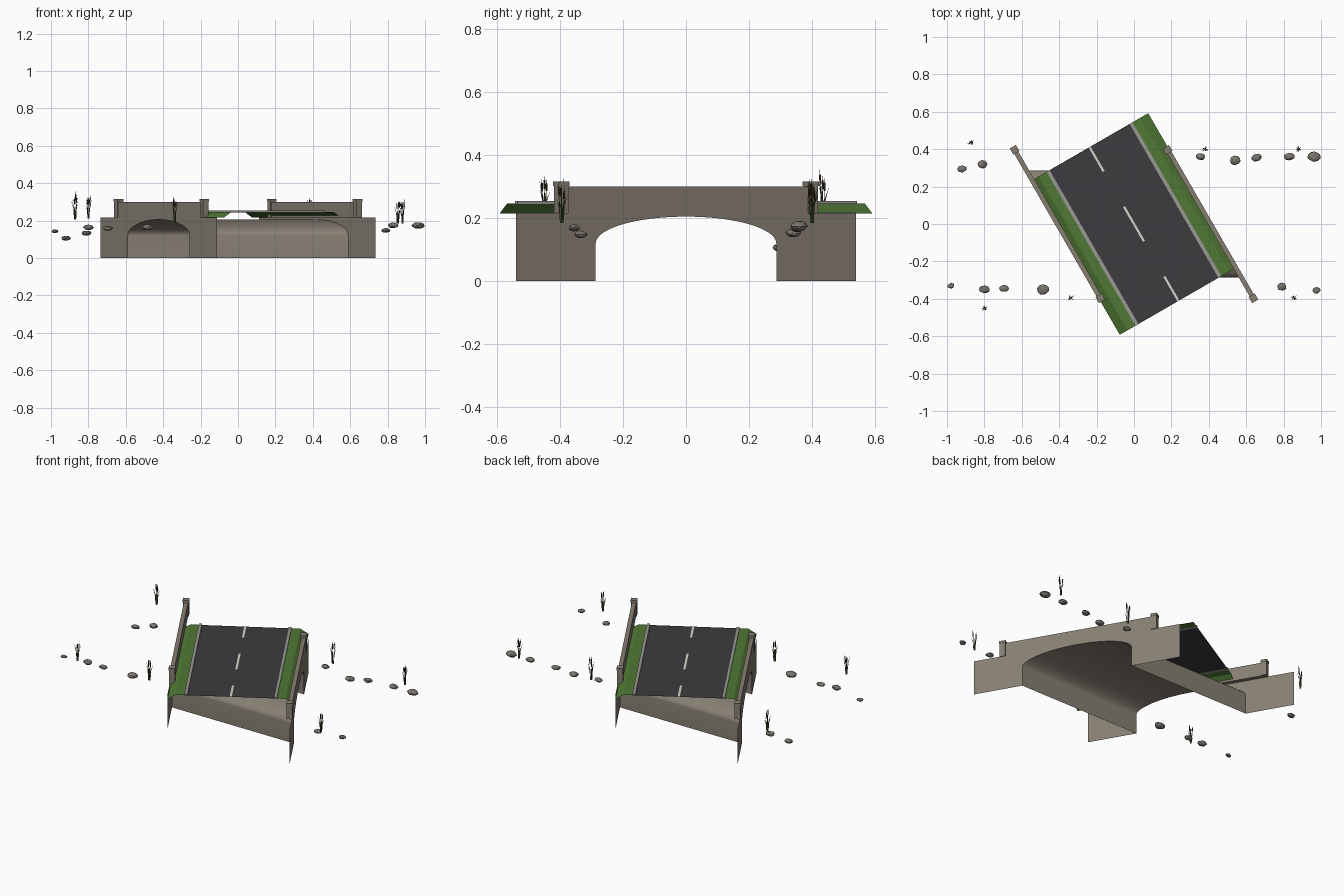
import bpy, bmesh, math, random
from mathutils import Matrix, Vector

if "Cube" in bpy.data.objects:
    bpy.data.objects.remove(bpy.data.objects["Cube"])

random.seed(4)
C, S = math.cos(math.radians(30)), math.sin(math.radians(30))
SKEW = Matrix.Rotation(math.radians(30), 4, 'Z')   # road axis is turned 30 degrees
WALL = 0.367                                       # wall plane offset from road axis


def mat(name, rgb):
    m = bpy.data.materials.new(name)
    m.diffuse_color = (*rgb, 1)
    m.use_nodes = True
    m.node_tree.nodes["Principled BSDF"].inputs["Base Color"].default_value = m.diffuse_color
    return m


STONE = mat("stone", (0.24, 0.21, 0.17))
ASPHALT = mat("asphalt", (0.045, 0.045, 0.05))
GRASS = mat("grass", (0.08, 0.19, 0.035))
KERB = mat("kerb", (0.33, 0.32, 0.30))
PAINT = mat("paint", (0.7, 0.68, 0.6))
ROCK = mat("rock", (0.2, 0.18, 0.155))
REED = mat("reed", (0.06, 0.09, 0.03))
HEAD = mat("seed_head", (0.06, 0.035, 0.02))


def add(name, bm, mats, smooth=False):
    me = bpy.data.meshes.new(name)
    bm.to_mesh(me)
    bm.free()
    for m in mats:
        me.materials.append(m)
    ob = bpy.data.objects.new(name, me)
    bpy.context.collection.objects.link(ob)
    if smooth:
        bpy.context.view_layer.objects.active = ob
        ob.select_set(True)
        bpy.ops.object.shade_smooth_by_angle(angle=math.radians(35))
        ob.select_set(False)
    return ob


def box(bm, u0, u1, v0, v1, z0, z1):
    """Box in road coordinates (u across, v along)."""
    m = SKEW @ Matrix.Translation(((u0 + u1) / 2, (v0 + v1) / 2, (z0 + z1) / 2))
    m = m @ Matrix.Diagonal((u1 - u0, v1 - v0, z1 - z0, 1))
    bmesh.ops.create_cube(bm, size=1, matrix=m)


def strip(bm, pts, v0, v1):
    """Open profile of (u, z) points swept along the road."""
    rows = [[bm.verts.new(SKEW @ Vector((u, v, z))) for v in (v0, v1)] for u, z in pts]
    for a, b in zip(rows, rows[1:]):
        bm.faces.new((a[0], b[0], b[1], a[1]))
    bmesh.ops.recalc_face_normals(bm, faces=bm.faces)
    bm.normal_update()
    if sum(f.normal.z for f in bm.faces) < 0:
        bmesh.ops.reverse_faces(bm, faces=bm.faces)


def on_wall(u, y, z):
    return Vector(((u - S * y) / C, y, z))


# Arch profile: straight legs with a half ellipse on top
N = 32
arch = [(-0.287, 0.0)]
arch += [(-0.287 * math.cos(math.pi * i / N), 0.12 + 0.085 * math.sin(math.pi * i / N))
         for i in range(N + 1)]
arch += [(0.287, 0.0)]

# Barrel vault running along x between the skewed walls
bm = bmesh.new()
rows = [[bm.verts.new(on_wall(u, y, z)) for u in (-WALL, WALL)] for y, z in arch]
for a, b in zip(rows, rows[1:]):
    bm.faces.new((a[0], a[1], b[1], b[0]))
add("arch_barrel", bm, [STONE], smooth=True)

for side, label in ((-1, "left"), (1, "right")):
    # Thin spandrel wall with wings
    bm = bmesh.new()
    outline = [(-0.54, 0)] + arch + [(0.54, 0), (0.54, 0.217), (-0.54, 0.217)]
    f = bm.faces.new([bm.verts.new(on_wall(side * WALL, y, z)) for y, z in outline])
    f.normal_update()
    if f.normal.x * side < 0:
        f.normal_flip()
    bmesh.ops.triangulate(bm, faces=bm.faces)
    add(label + "_spandrel_wall", bm, [STONE])

    # Parapet with end pillars
    mid = side * 0.3545
    ends = [(y - S * mid) / C for y in (-0.397, 0.397)]
    bm = bmesh.new()
    box(bm, mid - 0.0125, mid + 0.0125, ends[0], ends[1], 0.215, 0.30)
    add(label + "_parapet", bm, [STONE])
    bm = bmesh.new()
    for v in ends:
        box(bm, mid - 0.017, mid + 0.017, v - 0.017, v + 0.017, 0.215, 0.305)
        box(bm, mid - 0.019, mid + 0.019, v - 0.019, v + 0.019, 0.302, 0.316)
    add(label + "_pillars", bm, [STONE])

    # Grass verge with sloped outer edge, and kerb
    bm = bmesh.new()
    strip(bm, [(side * 0.362, 0.215), (side * 0.315, 0.246), (side * 0.25, 0.247)], -0.475, 0.475)
    add(label + "_verge", bm, [GRASS])
    bm = bmesh.new()
    box(bm, side * 0.256 - 0.009, side * 0.256 + 0.009, -0.475, 0.475, 0.244, 0.254)
    add(label + "_kerb", bm, [KERB])

# Road surface and centre dashes
bm = bmesh.new()
strip(bm, [(-0.25, 0.246), (0.25, 0.246)], -0.475, 0.475)
add("road_surface", bm, [ASPHALT])
bm = bmesh.new()
for v0, v1 in ((-0.475, -0.325), (-0.107, 0.107), (0.325, 0.475)):
    strip(bm, [(-0.006, 0.248), (0.006, 0.248)], v0, v1)
add("centre_dashes", bm, [PAINT])

# Low-poly rocks on the sloping banks: x, y, radius
rocks = [(-0.92, 0.295, .026), (-0.81, 0.32, .028), (0.355, 0.36, .027), (0.54, 0.34, .029),
         (0.655, 0.355, .028), (0.83, 0.36, .03), (0.962, 0.36, .035), (-0.979, -0.33, .02),
         (-0.80, -0.35, .029), (-0.695, -0.345, .026), (-0.485, -0.35, .034),
         (0.79, -0.335, .025), (0.975, -0.355, .022)]
for i, (x, y, r) in enumerate(rocks):
    bm = bmesh.new()
    bmesh.ops.create_icosphere(bm, subdivisions=2, radius=r)
    for v in bm.verts:
        v.co *= random.uniform(0.88, 1.06)
    m = (Matrix.Translation((x, y, 0.106 + (abs(y) - 0.295) * 1.05))
         @ Matrix.Rotation(random.uniform(-0.3, 0.3), 4, 'Z')
         @ Matrix.Diagonal((1, random.uniform(0.65, 0.85), 0.5, 1)))
    bm.transform(m)
    add("rock_%d" % (i + 1), bm, [ROCK])


def cone(bm, a, b, r0, r1, idx, seg=5):
    d = b - a
    m = Matrix.Translation((a + b) / 2) @ d.to_track_quat('Z', 'Y').to_matrix().to_4x4()
    r = bmesh.ops.create_cone(bm, cap_ends=True, segments=seg, radius1=r0, radius2=r1,
                              depth=d.length, matrix=m)
    for f in {f for v in r['verts'] for f in v.link_faces}:
        f.material_index = idx


# Reed clumps: x, y, base z, height
reeds = [(-0.87, 0.435, .205, .15), (-0.80, -0.45, .21, .13), (-0.34, -0.395, .19, .14),
         (0.38, 0.40, .185, .14), (0.88, 0.40, .185, .14), (0.855, -0.395, .185, .135)]
for i, (x, y, z, h) in enumerate(reeds):
    bm = bmesh.new()
    for k in range(8):
        a = k * math.tau / 8 + random.uniform(-0.3, 0.3)
        out = Vector((math.cos(a), math.sin(a), 0))
        p = Vector((x, y, z)) + out * random.uniform(0.002, 0.006)
        if k % 3 == 0:      # stalk with a seed head
            top = p + out * 0.006 + Vector((0, 0, h * random.uniform(0.8, 1)))
            cone(bm, p, top, 0.0013, 0.0007, 0)
            cone(bm, p.lerp(top, 0.68), p.lerp(top, 0.9), 0.0032, 0.0032, 1, 6)
        else:               # bent leaf blade
            hh = h * random.uniform(0.5, 0.85)
            mid = p + out * 0.004 + Vector((0, 0, hh * 0.6))
            cone(bm, p, mid, 0.0028, 0.002, 0, 3)
            cone(bm, mid, mid + out * 0.012 + Vector((0, 0, hh * 0.4)), 0.002, 0.0003, 0, 3)
    add("reed_clump_%d" % (i + 1), bm, [REED, HEAD])
